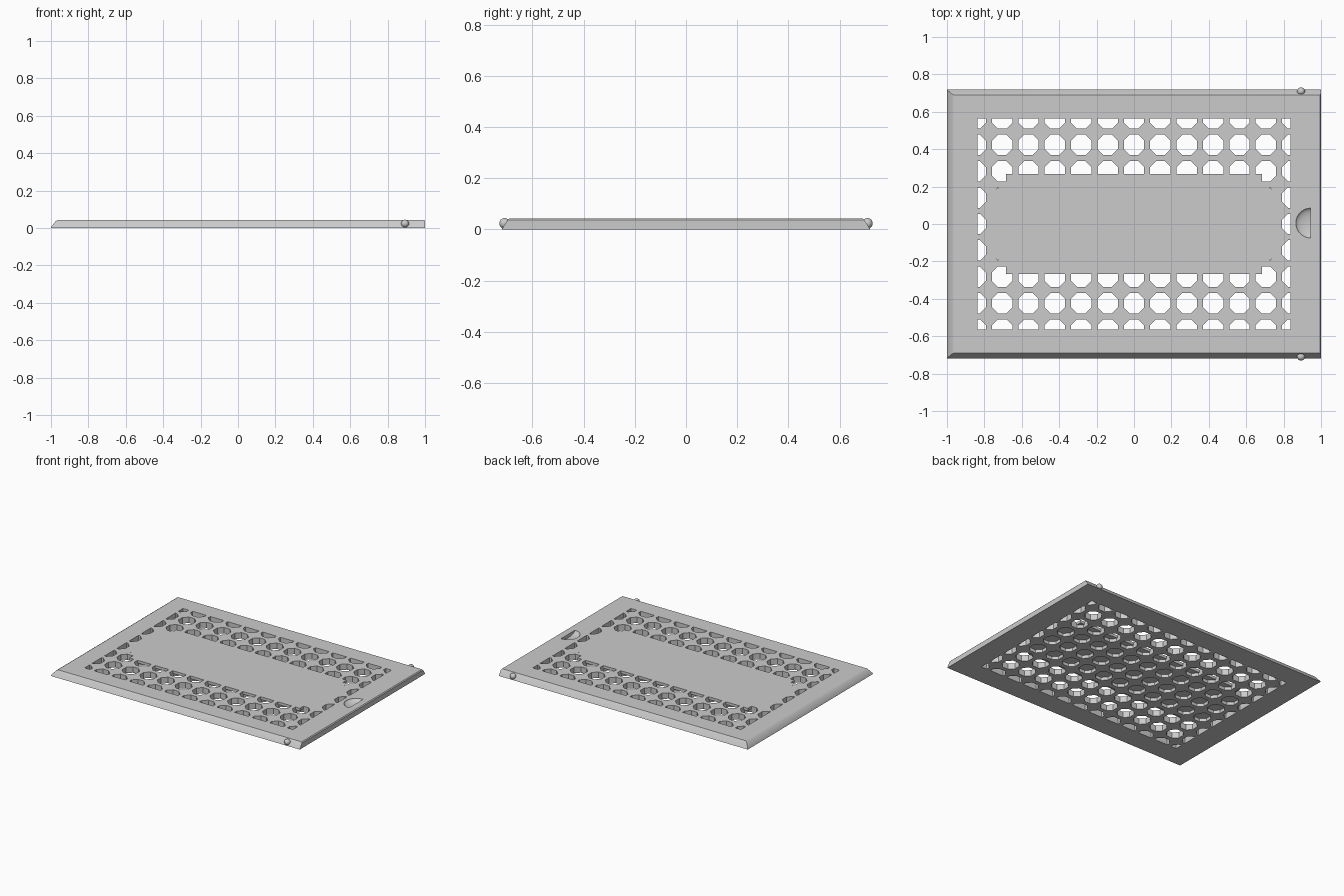
import bpy, bmesh, math
from mathutils import Vector

old = bpy.data.objects.get("Cube")
if old:
    bpy.data.objects.remove(old, do_unlink=True)

TOP = 0.043          # plate height
PITCH = 0.141        # spacing of the vent holes
APOTHEM = 0.0545     # half width of one octagon hole
CLIP = (0.837, 0.565)  # half size of the vented field
SKIN = 0.02          # thickness of the solid centre panel

grey = bpy.data.materials.new("light grey")
grey.use_nodes = True
colour = (0.6, 0.6, 0.6, 1)
grey.diffuse_color = colour
grey.node_tree.nodes["Principled BSDF"].inputs["Base Color"].default_value = colour


def finish(name, bm):
    bmesh.ops.recalc_face_normals(bm, faces=bm.faces[:])
    mesh = bpy.data.meshes.new(name)
    bm.to_mesh(mesh)
    bm.free()
    mesh.materials.append(grey)
    obj = bpy.data.objects.new(name, mesh)
    bpy.context.scene.collection.objects.link(obj)
    return obj


def add_prism(bm, outline, low, high):
    rings = [[bm.verts.new((x, y, z)) for x, y in outline] for z in (low, high)]
    bm.faces.new(rings[0])
    bm.faces.new(rings[1])
    for i in range(len(outline)):
        j = (i + 1) % len(outline)
        bm.faces.new((rings[0][i], rings[0][j], rings[1][j], rings[1][i]))


def clip(poly, axis, sign, limit):
    """Keep the part of a convex outline inside sign * axis < limit."""
    out = []
    for a, b in zip(poly, poly[1:] + poly[:1]):
        da, db = limit - sign * a[axis], limit - sign * b[axis]
        if da >= 0:
            out.append(a)
        if da * db < 0:
            out.append(a.lerp(b, da / (da - db)))
    return out


def cut(obj, tool):
    """Subtract the tool, then throw it away."""
    mod = obj.modifiers.new("cut", 'BOOLEAN')
    mod.operation = 'DIFFERENCE'
    mod.solver = 'EXACT'
    mod.object = tool
    bpy.context.view_layer.objects.active = obj
    bpy.ops.object.modifier_apply(modifier=mod.name)
    bpy.data.objects.remove(tool, do_unlink=True)


# Plate: sloped on the front, back and right, nearly square on the left
bm = bmesh.new()
rings = []
for z, x0, x1, y in ((0, -1, 1, 0.72), (0.01, -0.996, 1, 0.714),
                     (0.037, -0.974, 1, 0.696), (TOP, -0.964, 0.994, 0.69)):
    rings.append([bm.verts.new(p) for p in
                  ((x0, -y, z), (x1, -y, z), (x1, y, z), (x0, y, z))])
bm.faces.new(rings[0])
bm.faces.new(rings[-1])
for a, b in zip(rings, rings[1:]):
    for i in range(4):
        j = (i + 1) % 4
        bm.faces.new((a[i], a[j], b[j], b[i]))
plate = finish("vent_plate", bm)

# Grid of octagon holes, cropped to the vented field
bm = bmesh.new()
radius = APOTHEM / math.cos(math.pi / 8)
for col in range(-6, 7):
    for row in range(-4, 5):
        poly = []
        for k in range(8):
            a = (k + 0.5) * math.pi / 4
            poly.append(Vector((col * PITCH + radius * math.cos(a),
                                row * PITCH + radius * math.sin(a))))
        for axis in (0, 1):
            for sign in (-1, 1):
                poly = clip(poly, axis, sign, CLIP[axis])
        add_prism(bm, poly, -0.05, 0.1)
holes = finish("hole_cutter", bm)

# Solid centre panel, closing the holes at the top only
quarter = [(0.775, 0.165), (0.685, 0.215), (0.685, 0.268)]
right_half = [(x, -y) for x, y in reversed(quarter)] + quarter
outline = right_half + [(-x, -y) for x, y in right_half]
bm = bmesh.new()
add_prism(bm, outline, TOP - SKIN, 0.2)
cut(holes, finish("panel_cutter", bm))
cut(plate, holes)

# Finger notch: half bowl with a straight wall towards the left edge
bm = bmesh.new()
bmesh.ops.create_uvsphere(bm, u_segments=32, v_segments=16, radius=1)
bmesh.ops.bisect_plane(bm, geom=bm.verts[:] + bm.edges[:] + bm.faces[:],
                       plane_co=(0, 0, 0), plane_no=(1, 0, 0), clear_outer=True)
bmesh.ops.holes_fill(bm, edges=[e for e in bm.edges if e.is_boundary])
for v in bm.verts:
    v.co = (v.co.x * 0.08 + 0.945, v.co.y * 0.08 + 0.005, v.co.z * 0.025 + TOP)
cut(plate, finish("notch_cutter", bm))

# Round catches on the front and back edges
for name, side in (("front_catch", -1), ("back_catch", 1)):
    bm = bmesh.new()
    bmesh.ops.create_uvsphere(bm, u_segments=24, v_segments=12, radius=0.021)
    bmesh.ops.translate(bm, verts=bm.verts[:], vec=(0.893, side * 0.709, 0.023))
    finish(name, bm)

bpy.ops.object.select_all(action='DESELECT')
for obj in bpy.context.scene.objects:
    if obj.type == 'MESH':
        obj.select_set(True)
        bpy.context.view_layer.objects.active = obj
bpy.ops.object.shade_smooth_by_angle(angle=math.radians(25))
